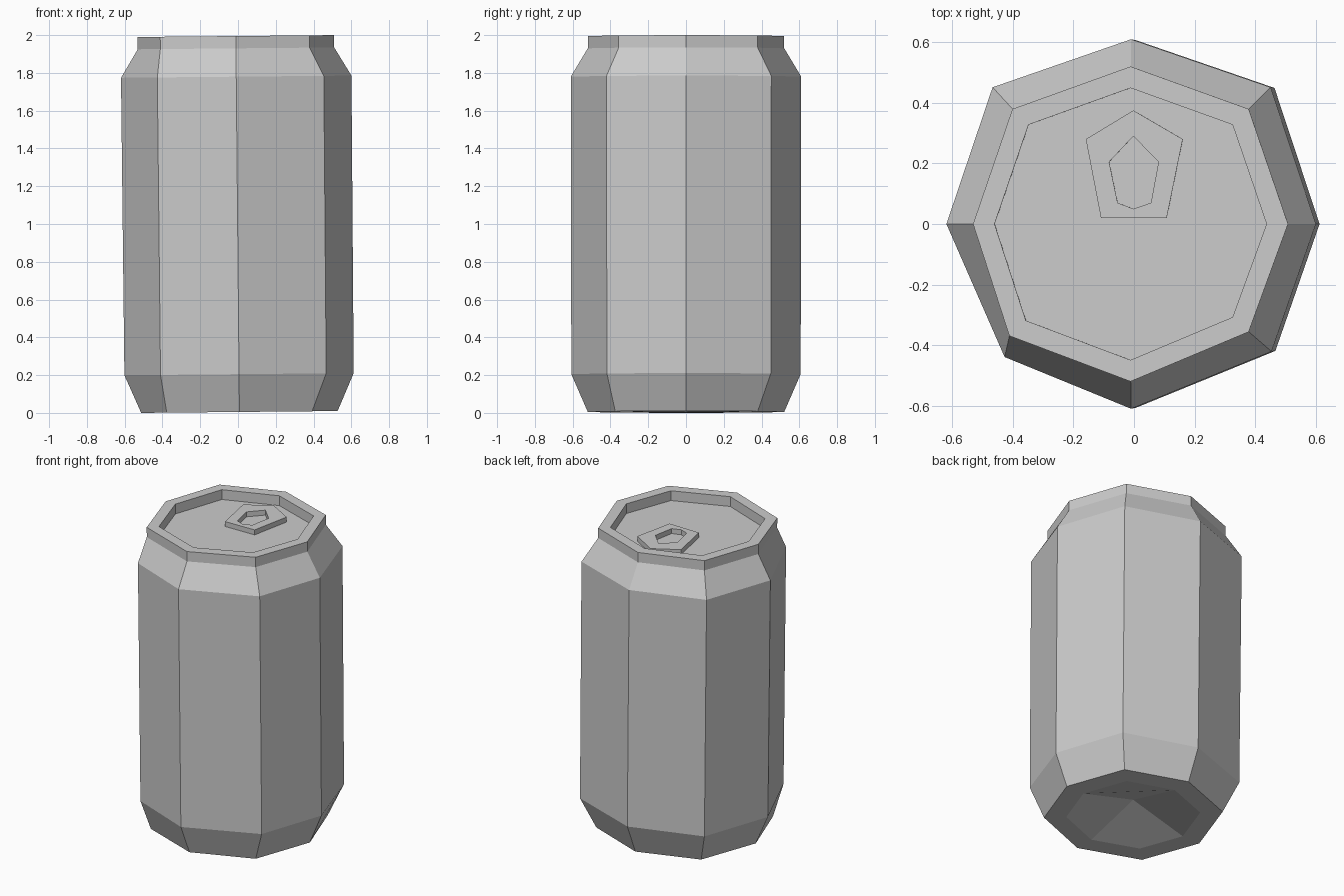
import bpy, bmesh
from mathutils import Matrix

cube = bpy.data.objects.get("Cube")
if cube:
    bpy.data.objects.remove(cube, do_unlink=True)

metal = bpy.data.materials.new("grey metal")
metal.use_nodes = True
metal.diffuse_color = (0.6, 0.6, 0.6, 1)
metal.node_tree.nodes["Principled BSDF"].inputs["Base Color"].default_value = (0.6, 0.6, 0.6, 1)

# The can leans very slightly to its right
LEAN = Matrix.Translation((0.0075, 0, 0.005)) @ Matrix.Rotation(-0.0095, 4, 'Y')


def finish(name, bm):
    bmesh.ops.recalc_face_normals(bm, faces=bm.faces)
    mesh = bpy.data.meshes.new(name)
    bm.to_mesh(mesh)
    bm.free()
    mesh.materials.append(metal)
    obj = bpy.data.objects.new(name, mesh)
    obj.matrix_world = LEAN
    bpy.context.collection.objects.link(obj)
    return obj


def octagon(bm, radius, z, corners):
    """Eight-sided ring: four axis points with hand-placed corners between."""
    axis = [(1, 0), (0, 1), (-1, 0), (0, -1)]
    points = [p for pair in zip(axis, corners) for p in pair]
    return [bm.verts.new((x * radius, y * radius, z)) for x, y in points]


def bridge(bm, a, b):
    for i in range(len(a)):
        j = (i + 1) % len(a)
        bm.faces.new((a[i], a[j], b[j], b[i]))


# Corner placement, slightly uneven as if cut by hand
BARREL = [(.755, .74), (-.75, .74), (-.685, -.72), (.76, -.69)]
RIM = [(.75, .73), (-.75, .73), (-.77, -.71), (.75, -.685)]
BASE = [(.74, .73), (-.74, .73), (-.74, -.72), (.74, -.72)]

# Can body: base recess, barrel, shoulder, rim and sunken lid
LID_Z = 1.925
profile = [(.39, 0, BASE), (.52, 0, BASE), (.607, .2, BARREL), (.61, 1.775, BARREL),
           (.52, 1.925, RIM), (.52, 1.99, RIM), (.449, 1.99, RIM), (.449, LID_Z, RIM)]
bm = bmesh.new()
rings = [octagon(bm, *row) for row in profile]
for lower, upper in zip(rings, rings[1:]):
    bridge(bm, lower, upper)
bm.faces.new(rings[-1])

# Underside: four facets rising to a point
apex = bm.verts.new((0, 0, 0.105))
inner = rings[0]
for i in range(0, 8, 2):
    bm.faces.new((inner[i], inner[i + 1], inner[(i + 2) % 8], apex))
finish("can_body", bm)

# Pull tab: five-sided plate with a finger hole
outline = [(0, .375), (.163, .28), (.11, .02), (-.107, .02), (-.157, .28)]
hole = [(0, .29), (.083, .205), (.058, .07), (0, .05), (-.052, .07), (-.08, .205)]
bm = bmesh.new()
edges = []
for loop in (outline, hole):
    verts = [bm.verts.new((x + .009, y, LID_Z)) for x, y in loop]
    edges += [bm.edges.new((verts[i - 1], verts[i])) for i in range(len(verts))]
sides = bmesh.ops.extrude_edge_only(bm, edges=edges)["geom"]
top_edges = [e for e in sides if isinstance(e, bmesh.types.BMEdge)
             and all(v in sides for v in e.verts)]
for v in {v for e in top_edges for v in e.verts}:
    v.co.z += 0.033
bmesh.ops.triangle_fill(bm, edges=top_edges, use_beauty=True)
finish("pull_tab", bm)
